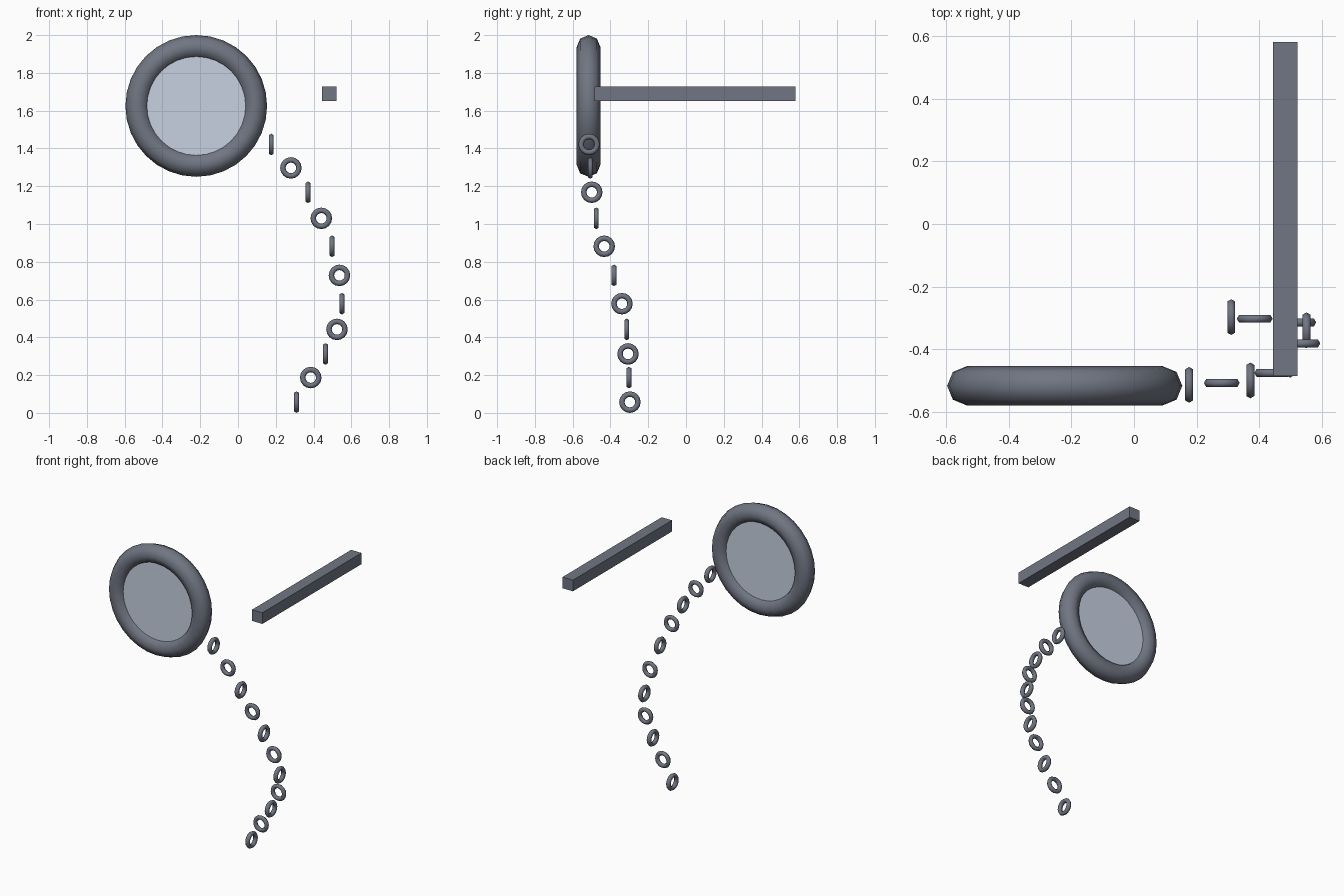
import bpy
from math import pi

cube = bpy.data.objects.get("Cube")
if cube:
    bpy.data.objects.remove(cube, do_unlink=True)


def material(name, rgb, alpha=1.0):
    m = bpy.data.materials.new(name)
    m.use_nodes = True
    m.diffuse_color = (*rgb, alpha)
    bsdf = next(n for n in m.node_tree.nodes if n.type == "BSDF_PRINCIPLED")
    bsdf.inputs["Base Color"].default_value = (*rgb, 1)
    bsdf.inputs["Alpha"].default_value = alpha
    bsdf.inputs["Roughness"].default_value = 0.6
    return m


metal = material("slate_metal", (0.163, 0.18, 0.225))
glass = material("pale_glass", (0.57, 0.64, 0.75), 0.6)

FACE_FRONT = (pi / 2, 0, 0)
FACE_SIDE = (0, pi / 2, 0)


def finish(name, mat):
    ob = bpy.context.object
    ob.name = name
    ob.data.materials.append(mat)
    return ob


def ring(name, centre, rotation, major, minor, segments, sides):
    bpy.ops.mesh.primitive_torus_add(
        location=centre, rotation=rotation, major_radius=major,
        minor_radius=minor, major_segments=segments, minor_segments=sides)
    bpy.ops.object.shade_smooth()
    return finish(name, metal)


# Round eyepiece: rim and see-through lens
eye = (-0.221, -0.516, 1.625)
ring("rim", eye, FACE_FRONT, 0.3125, 0.0625, 32, 8)
bpy.ops.mesh.primitive_cylinder_add(
    vertices=32, radius=0.27, depth=0.055, location=eye, rotation=FACE_FRONT)
bpy.ops.object.shade_smooth_by_angle()
finish("lens", glass)

# Hanging chain: links alternate between facing sideways and forwards
path = [
    (0.176, -0.513, 1.421), (0.28, -0.507, 1.297), (0.371, -0.499, 1.168),
    (0.441, -0.475, 1.03), (0.498, -0.433, 0.882), (0.537, -0.381, 0.728),
    (0.55, -0.339, 0.578), (0.524, -0.314, 0.442), (0.463, -0.307, 0.312),
    (0.385, -0.302, 0.187), (0.31, -0.297, 0.057),
]
for i, point in enumerate(path):
    ring(f"chain_link_{i + 1}", point, FACE_FRONT if i % 2 else FACE_SIDE,
         0.0425, 0.0145, 16, 6)

# Straight side arm running backwards
bpy.ops.mesh.primitive_cube_add(size=1, location=(0.483, 0.048, 1.689))
arm = finish("side_arm", metal)
arm.scale = (0.078, 1.064, 0.076)
